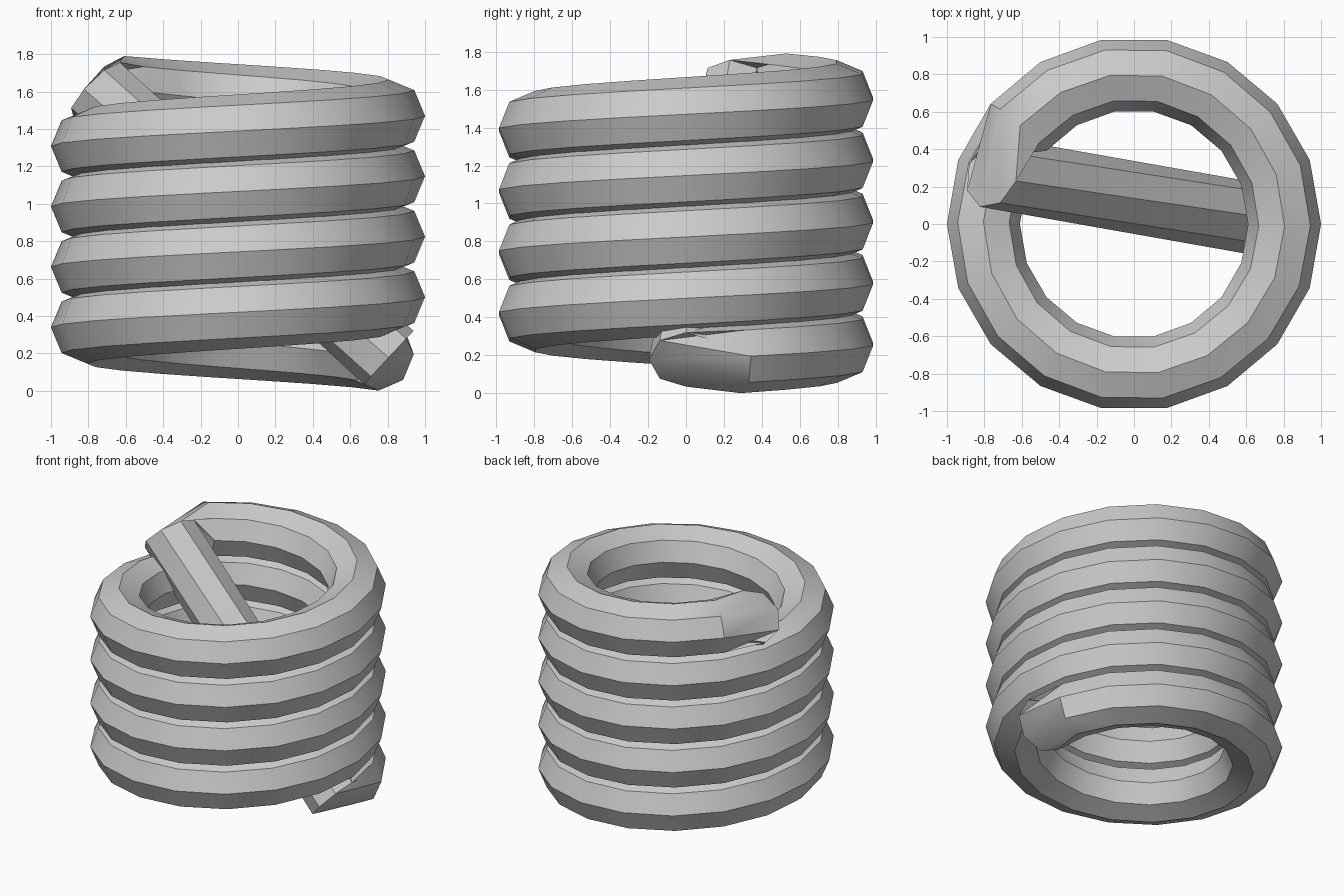
import bpy
import bmesh
from math import cos, sin, pi, radians
from mathutils import Vector

cube = bpy.data.objects.get("Cube")
if cube:
    bpy.data.objects.remove(cube)

COIL_RADIUS, TUBE_RADIUS = 0.805, 0.195
PITCH, START_Z = 0.323, 0.178
STEP, RINGS, SIDES = 20, 81, 8

# Single flat grey
grey = bpy.data.materials.new("plain grey")
grey.use_nodes = True
colour = (0.6, 0.6, 0.6, 1)
grey.diffuse_color = colour
grey.node_tree.nodes["Principled BSDF"].inputs["Base Color"].default_value = colour


def helix_point(i):
    a = radians(i * STEP)
    return Vector((COIL_RADIUS * cos(a), COIL_RADIUS * sin(a),
                   START_Z + PITCH * i * STEP / 360))


# Closed path: the coil climbs, then a straight bar returns through the middle
path = [helix_point(i) for i in range(RINGS)]
bm = bmesh.new()
rings = []
for i, centre in enumerate(path):
    tangent = (path[(i + 1) % RINGS] - path[i - 1]).normalized()
    side = tangent.cross(Vector((0, 0, 1))).normalized()
    up = side.cross(tangent)
    ring = []
    for k in range(SIDES):
        a = 2 * pi * k / SIDES
        ring.append(bm.verts.new(centre + TUBE_RADIUS * (side * cos(a) + up * sin(a))))
    rings.append(ring)

# Skin neighbouring rings
for i, ring in enumerate(rings):
    after = rings[(i + 1) % RINGS]
    for k in range(SIDES):
        n = (k + 1) % SIDES
        bm.faces.new((ring[k], after[k], ring[n]))
        bm.faces.new((after[k], after[n], ring[n]))
bmesh.ops.recalc_face_normals(bm, faces=bm.faces)

mesh = bpy.data.meshes.new("coil_with_return_bar")
bm.to_mesh(mesh)
bm.free()
mesh.materials.append(grey)
coil = bpy.data.objects.new("coil_with_return_bar", mesh)
bpy.context.collection.objects.link(coil)
bpy.context.view_layer.objects.active = coil
coil.select_set(True)
bpy.ops.object.shade_smooth_by_angle(angle=radians(30))
